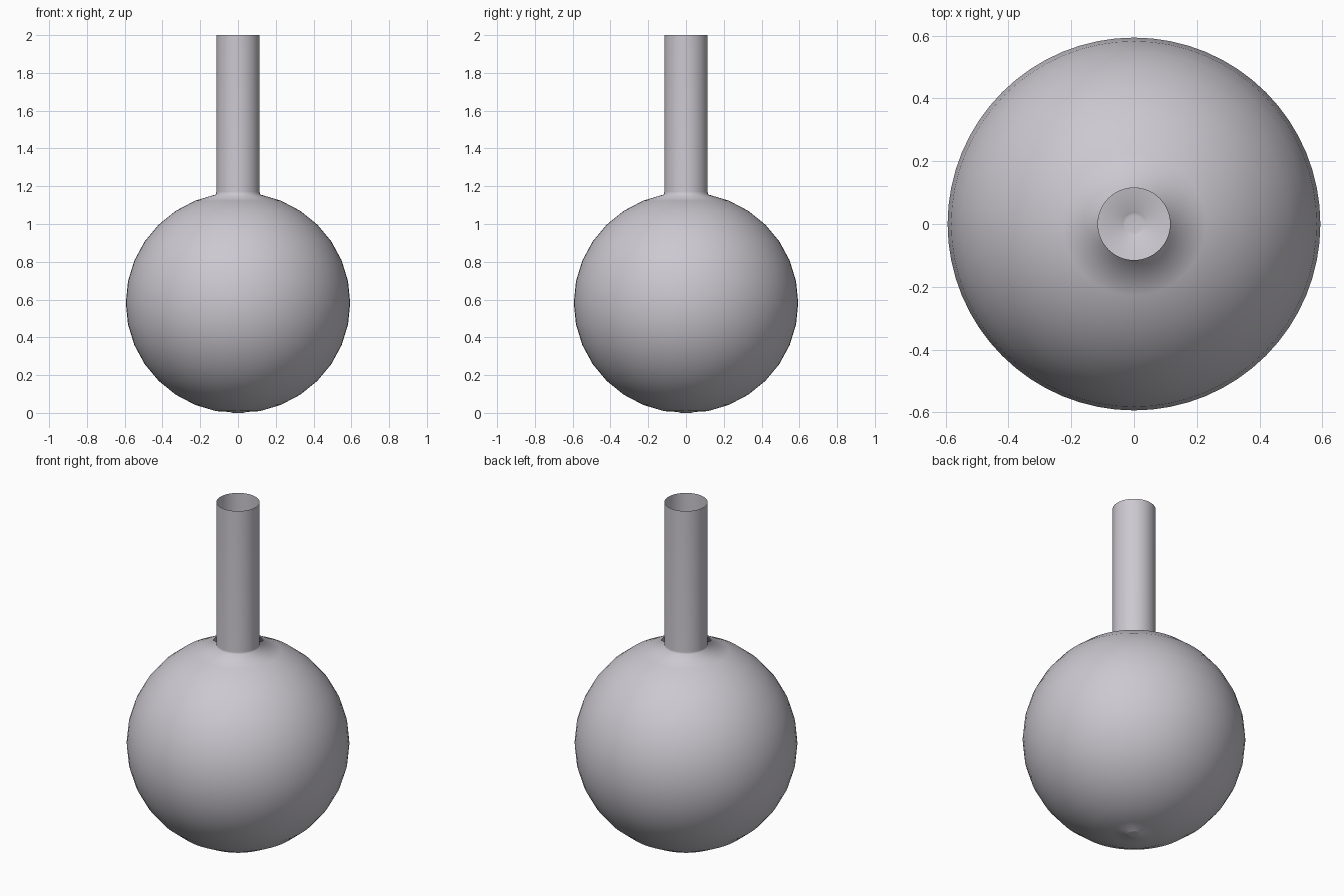
import bpy, bmesh, math

if "Cube" in bpy.data.objects:
    bpy.data.objects.remove(bpy.data.objects["Cube"])

# Single colour for the whole vessel
mat = bpy.data.materials.new("pale grey")
mat.diffuse_color = (0.6, 0.58, 0.63, 1)
mat.use_nodes = True
mat.node_tree.nodes["Principled BSDF"].inputs["Base Color"].default_value = mat.diffuse_color


def lathe(name, profile, steps=64):
    """Revolve an (r, z) profile around the z axis."""
    bm = bmesh.new()
    rings = []
    for r, z in profile:
        rings.append([bm.verts.new((r * math.cos(2 * math.pi * i / steps),
                                    r * math.sin(2 * math.pi * i / steps), z))
                      for i in range(steps)])
    for a, b in zip(rings, rings[1:]):
        for i in range(steps):
            j = (i + 1) % steps
            bm.faces.new((a[i], a[j], b[j], b[i]))
    bm.faces.new(list(reversed(rings[0])))
    for f in bm.faces:
        f.smooth = True
    me = bpy.data.meshes.new(name)
    bm.to_mesh(me)
    bm.free()
    me.materials.append(mat)
    ob = bpy.data.objects.new(name, me)
    bpy.context.collection.objects.link(ob)
    return ob


# Tiny stepped foot at the bottom centre
profile = [(0.026, 0.0), (0.038, 0.002), (0.042, 0.005)]
# Round bulb, in even angular steps
for k in range(1, 16):
    a = math.radians(11.25 * k)
    profile.append((0.594 * math.sin(a), 0.583 - 0.585 * math.cos(a)))
# Straight open neck
profile += [(0.115, 1.17), (0.115, 2.0)]
lathe("flask", profile)
